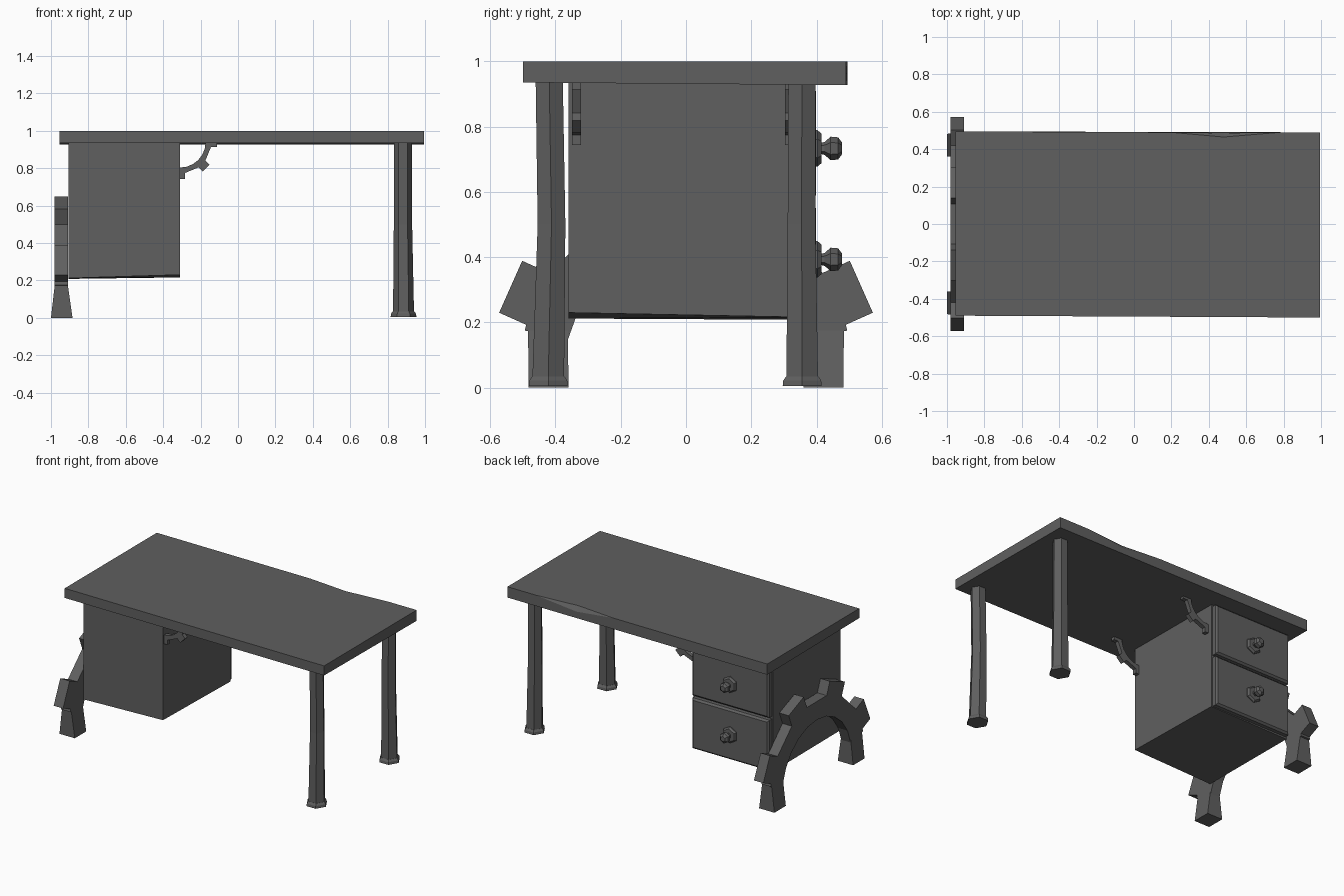
import bpy, bmesh, math
from mathutils import Vector

if "Cube" in bpy.data.objects:
    bpy.data.objects.remove(bpy.data.objects["Cube"])

grey = bpy.data.materials.new("dark grey")
grey.diffuse_color = (0.115, 0.115, 0.115, 1)
grey.use_nodes = True
grey.node_tree.nodes["Principled BSDF"].inputs["Base Color"].default_value = grey.diffuse_color


def finish(bm, name):
    bmesh.ops.recalc_face_normals(bm, faces=bm.faces)
    mesh = bpy.data.meshes.new(name)
    bm.to_mesh(mesh)
    bm.free()
    mesh.materials.append(grey)
    ob = bpy.data.objects.new(name, mesh)
    bpy.context.collection.objects.link(ob)
    return ob


def loft(name, rings):
    """Skin a list of equal-length point rings and cap both ends."""
    bm = bmesh.new()
    vs = [[bm.verts.new(p) for p in r] for r in rings]
    n = len(rings[0])
    for a, b in zip(vs, vs[1:]):
        for i in range(n):
            j = (i + 1) % n
            bm.faces.new((a[i], a[j], b[j], b[i]))
    bm.faces.new(vs[0])
    bm.faces.new(vs[-1])
    return finish(bm, name)


def hexagon(cx, cy, z, r):
    return [(cx + r * math.cos(k * math.pi / 3), cy + r * math.sin(k * math.pi / 3), z)
            for k in range(6)]


def rect_y(x0, x1, z0, z1, y):
    return [(x0, y, z0), (x1, y, z0), (x1, y, z1), (x0, y, z1)]


# Tabletop with a chip in its back edge
bm = bmesh.new()
V = lambda x, y, z: bm.verts.new((x, y, z))
top = [V(-0.955, -0.49, 1), V(0.995, -0.5, 1), V(0.995, 0.49, 1),
       V(0.78, 0.49, 1), V(0.48, 0.465, 1), V(0.2, 0.49, 1), V(-0.955, 0.495, 1)]
bot = [V(-0.955, -0.49, 0.935), V(0.995, -0.5, 0.935), V(0.995, 0.49, 0.927), V(-0.955, 0.495, 0.927)]
low = V(0.48, 0.487, 0.968)
t, b = top, bot
for f in (t, b, (t[0], t[1], b[1], b[0]), (t[1], t[2], b[2], b[1]), (t[6], t[0], b[0], b[3]),
          (t[2], t[3], low, t[5], t[6], b[3], b[2]), (t[3], t[4], low), (t[4], t[5], low)):
    bm.faces.new(f)
finish(bm, "tabletop")

# Six-sided legs, slightly crooked, with flared feet
for name, ys in (("front_leg", (-0.422, -0.412, -0.419)), ("back_leg", (0.356, 0.354, 0.355))):
    loft(name, [hexagon(0.885, ys[0], 0.03, 0.056), hexagon(0.882, ys[1], 0.5, 0.049),
                hexagon(0.883, ys[2], 0.94, 0.048)])
    loft(name + "_foot", [hexagon(0.885, ys[0], 0.005, 0.069), hexagon(0.885, ys[0], 0.022, 0.067),
                          hexagon(0.885, ys[0], 0.035, 0.057)])

# Cabinet body
loft("cabinet", [[(-0.905, -0.36, 0.212), (-0.31, -0.36, 0.23), (-0.31, -0.36, 0.94), (-0.905, -0.36, 0.94)],
                 [(-0.905, 0.36, 0.208), (-0.31, 0.36, 0.216), (-0.31, 0.36, 0.94), (-0.905, 0.36, 0.94)]])

# Drawer fronts with bevelled rims, and their knobs
for name, z0, z1, zk in (("lower", 0.22, 0.562, 0.393), ("upper", 0.578, 0.92, 0.733)):
    x0, x1 = -0.897, -0.32
    loft(name + "_drawer", [rect_y(x0, x1, z0, z1, 0.35), rect_y(x0, x1, z0, z1, 0.386),
                            rect_y(x0 + 0.012, x1 - 0.012, z0 + 0.012, z1 - 0.012, 0.398)])

    def ring(y, r):
        return [(-0.61 + r * math.sin(k * math.pi / 3), y, zk + r * math.cos(k * math.pi / 3))
                for k in range(6)]
    loft(name + "_knob_plate", [ring(0.39, 0.056), ring(0.403, 0.056), ring(0.415, 0.045)])
    loft(name + "_knob", [ring(0.41, 0.016), ring(0.425, 0.02), ring(0.443, 0.036),
                          ring(0.466, 0.034), ring(0.478, 0.018)])


def gear_outline(centre, r_in, r_out, r_tooth, half, teeth, a0, a1, step):
    """Arc band with square teeth, as 2D points (angles in degrees)."""
    c = Vector(centre)
    at = lambda a, r: c + Vector((math.cos(math.radians(a)), math.sin(math.radians(a)))) * r
    w = math.degrees(math.asin(half / r_out))
    outer = []
    if teeth[0] - w > a0 + 1:
        outer.append(at(a0, r_out))
    for a in teeth:
        d = at(a, 1) - c
        side = Vector((-d.y, d.x)) * half
        # end teeth are clipped to half a tooth
        if a - w >= a0:
            outer += [at(a - w, r_out), c + d * r_tooth - side]
        else:
            outer.append(at(a, r_tooth))
        if a + w <= a1:
            outer += [c + d * r_tooth + side, at(a + w, r_out)]
        else:
            outer.append(at(a, r_tooth))
    if teeth[-1] + w < a1 - 1:
        outer.append(at(a1, r_out))
    inner = [at(a1 + (a0 - a1) * i / step, r_in) for i in range(step + 1)]
    return outer, inner


# Quarter-gear brackets under the top
o, i = gear_outline((-0.31, 0.94), 0.137, 0.168, 0.197, 0.026, (-90, -45, 0), -90, 0, 6)
for name, y in (("front_bracket", -0.335), ("back_bracket", 0.318)):
    loft(name, [[(p.x, y + s, p.y) for p in o + i] for s in (-0.014, 0.014)])

# Half-gear end support: arch with four teeth standing on two flared feet
o, i = gear_outline((0, 0.07), 0.37, 0.505, 0.588, 0.087, (24, 68, 112, 156), 12, 168, 10)
loft("gear_arch", [[(x, p.x, p.y) for p in o + i] for x in (-0.98, -0.91)])
for name, s in (("front_gear_foot", -1), ("back_gear_foot", 1)):
    loft(name, [[(x0, s * y0, z), (x1, s * y0, z), (x1, s * y1, z), (x0, s * y1, z)]
                for x0, x1, y0, y1, z in ((-1.0, -0.885, 0.36, 0.482, 0.0),
                                          (-0.978, -0.912, 0.362, 0.484, 0.19))])
